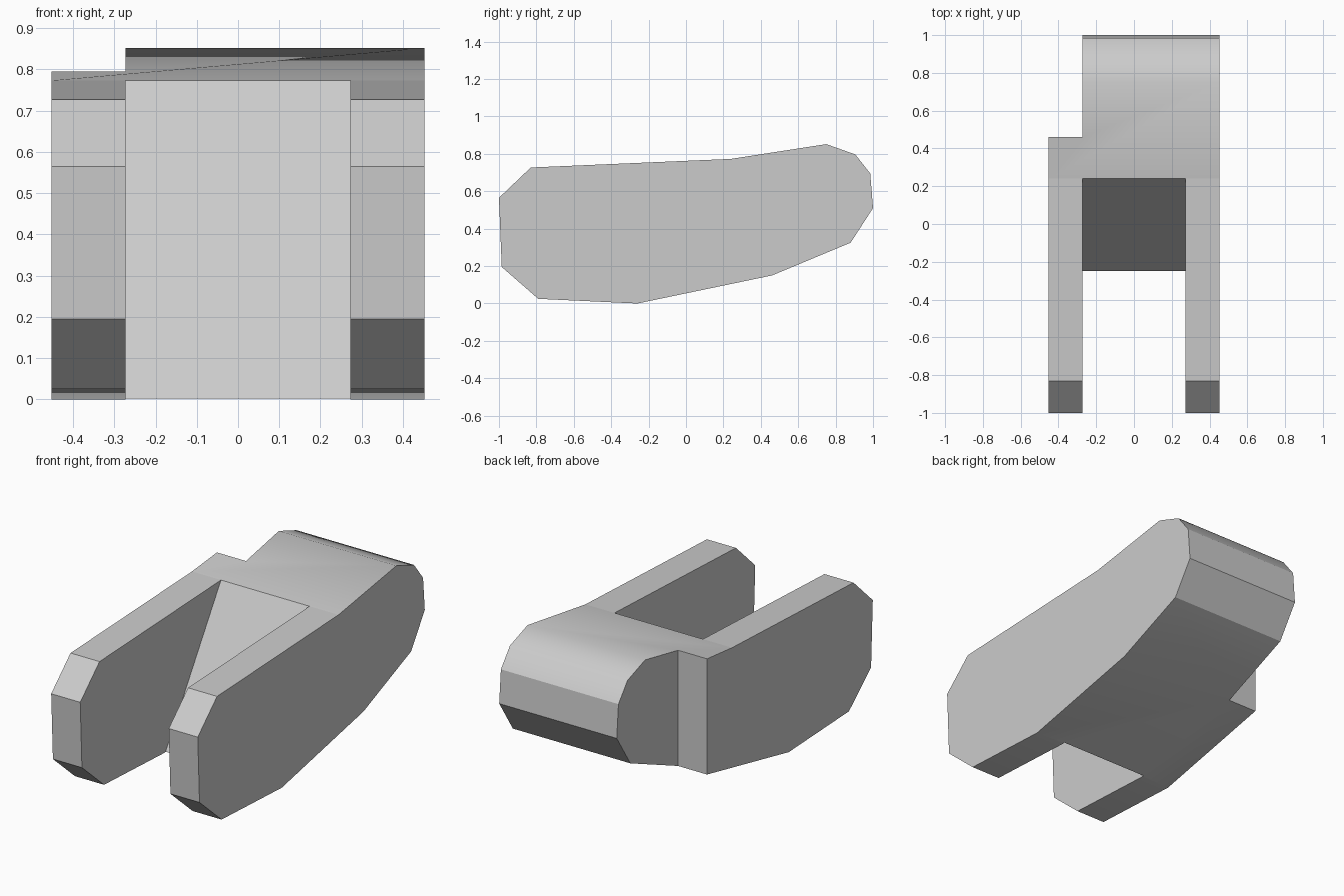
import bpy
import bmesh
import math

cube = bpy.data.objects.get("Cube")
if cube:
    bpy.data.objects.remove(cube, do_unlink=True)

HALF_WIDTH = 0.452
SLOT = 0.273
NOTCH_Y = 0.46

grey = bpy.data.materials.new("plain_grey")
grey.use_nodes = True
colour = (0.6, 0.6, 0.6, 1)
grey.diffuse_color = colour
grey.node_tree.nodes["Principled BSDF"].inputs["Base Color"].default_value = colour


def prism(name, profile, x0, x1):
    """Extrude a (y, z) profile across the width from x0 to x1."""
    bm = bmesh.new()
    face = bm.faces.new([bm.verts.new((x0, y, z)) for y, z in profile])
    new = bmesh.ops.extrude_face_region(bm, geom=[face])["geom"]
    moved = [v for v in new if isinstance(v, bmesh.types.BMVert)]
    bmesh.ops.translate(bm, verts=moved, vec=(x1 - x0, 0, 0))
    bmesh.ops.recalc_face_normals(bm, faces=bm.faces)
    mesh = bpy.data.meshes.new(name)
    bm.to_mesh(mesh)
    bm.free()
    mesh.materials.append(grey)
    obj = bpy.data.objects.new(name, mesh)
    bpy.context.collection.objects.link(obj)
    return obj


# Rounded side outline swept across the full width
outline = [(-1, 0.565), (-0.83, 0.727), (0.24, 0.773), (0.75, 0.852),
           (0.905, 0.797), (0.985, 0.695), (1, 0.51), (0.88, 0.325),
           (0.46, 0.15), (-0.26, 0), (-0.79, 0.025), (-0.985, 0.195)]
body = prism("forked_body", outline, -HALF_WIDTH, HALF_WIDTH)

# Front slot with a sloping back wall, and the rear corner notch
slope = (0.24 + 0.25) / 0.773
slot = prism("slot_cutter", [(-2, -1), (-0.25 - slope, -1),
                             (-0.25 + 2 * slope, 2), (-2, 2)], -SLOT, SLOT)
notch = prism("notch_cutter", [(NOTCH_Y, -1), (2, -1), (2, 2), (NOTCH_Y, 2)],
              -1, -SLOT)

bpy.context.view_layer.objects.active = body
body.select_set(True)
for cutter in (slot, notch):
    mod = body.modifiers.new(cutter.name, "BOOLEAN")
    mod.operation = "DIFFERENCE"
    mod.solver = "EXACT"
    mod.object = cutter
    bpy.ops.object.modifier_apply(modifier=mod.name)
    bpy.data.objects.remove(cutter, do_unlink=True)

# Lower the top edge of the notch slightly
for v in body.data.vertices:
    if abs(v.co.y - NOTCH_Y) < 0.005 and v.co.z > 0.7:
        v.co.z = 0.795

bpy.ops.object.shade_smooth_by_angle(angle=math.radians(33))
